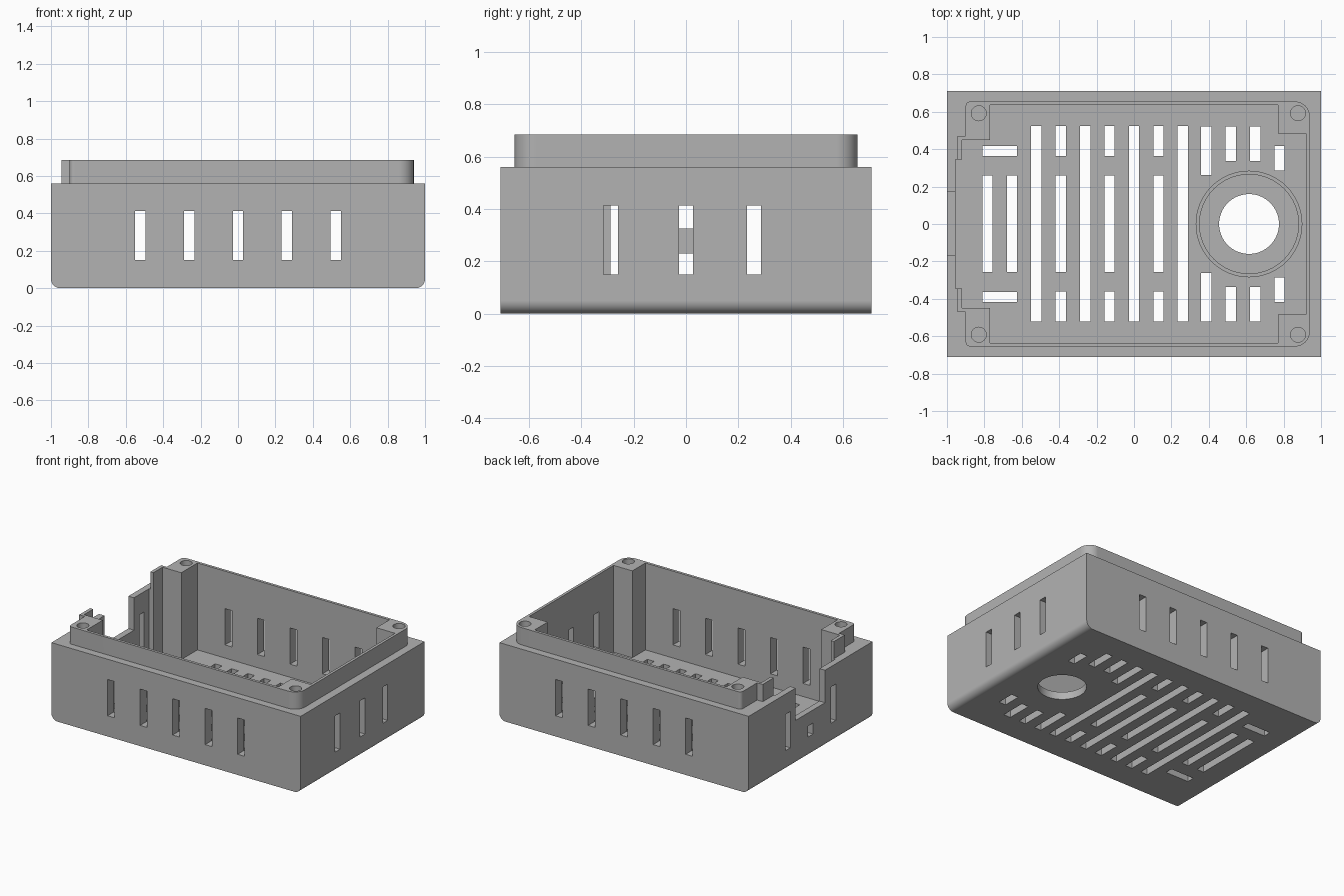
import bpy
import bmesh
import math
from mathutils import Matrix, Vector

WALL_H, TOP, FLOOR = 0.56, 0.685, 0.055
SLOT = 0.055

if "Cube" in bpy.data.objects:
    bpy.data.objects.remove(bpy.data.objects["Cube"], do_unlink=True)

grey = bpy.data.materials.new("plain grey")
grey.use_nodes = True
grey.diffuse_color = (0.45, 0.45, 0.45, 1)
grey.node_tree.nodes["Principled BSDF"].inputs["Base Color"].default_value = (0.45, 0.45, 0.45, 1)


def make_object(name, bm):
    bmesh.ops.recalc_face_normals(bm, faces=bm.faces)
    mesh = bpy.data.meshes.new(name)
    bm.to_mesh(mesh)
    bm.free()
    mesh.materials.append(grey)
    obj = bpy.data.objects.new(name, mesh)
    bpy.context.scene.collection.objects.link(obj)
    return obj


def prism(name, points, offset):
    """Extrude a closed outline of 3D points."""
    bm = bmesh.new()
    face = bm.faces.new([bm.verts.new(p) for p in points])
    grown = bmesh.ops.extrude_face_region(bm, geom=[face])
    verts = [v for v in grown["geom"] if isinstance(v, bmesh.types.BMVert)]
    bmesh.ops.translate(bm, verts=verts, vec=offset)
    return make_object(name, bm)


def arc(cx, cy, r, start, steps=12):
    """Quarter circle beginning at the given angle in degrees."""
    angles = [math.radians(start + 90 * i / steps) for i in range(steps + 1)]
    return [(cx + r * math.cos(a), cy + r * math.sin(a)) for a in angles]


def box(bm, x0, x1, y0, y1, z0, z1):
    mid = Vector((x0 + x1, y0 + y1, z0 + z1)) / 2
    size = Matrix.Diagonal((x1 - x0, y1 - y0, z1 - z0, 1))
    bmesh.ops.create_cube(bm, size=1, matrix=Matrix.Translation(mid) @ size)


def cylinder(bm, x, y, r, z0, z1, sides):
    bmesh.ops.create_cone(bm, cap_ends=True, segments=sides, radius1=r, radius2=r,
                          depth=z1 - z0, matrix=Matrix.Translation((x, y, (z0 + z1) / 2)))


def combine(target, tool, operation):
    """Apply a boolean and discard the tool."""
    mod = target.modifiers.new("boolean", "BOOLEAN")
    mod.operation, mod.solver, mod.object = operation, "EXACT", tool
    deps = bpy.context.evaluated_depsgraph_get()
    result = bpy.data.meshes.new_from_object(target.evaluated_get(deps))
    target.modifiers.clear()
    target.data = result
    bpy.data.objects.remove(tool, do_unlink=True)


def smooth(obj):
    bpy.ops.object.select_all(action="DESELECT")
    obj.select_set(True)
    bpy.context.view_layer.objects.active = obj
    bpy.ops.object.shade_smooth_by_angle(angle=math.radians(30))
    mod = obj.modifiers.new("even shading", "WEIGHTED_NORMAL")
    mod.keep_sharp = True


# Outer shell: rounded lower edges on the two short sides
r = 0.05
section = [(1, WALL_H), (-1, WALL_H)] + arc(-1 + r, r, r, 180) + arc(1 - r, r, r, 270)
case = prism("case_body", [(x, -0.71, z) for x, z in section], (0, 1.42, 0))

# Raised lip
half = arc(0.86, 0.575, 0.08, 0) + arc(-0.875, 0.63, 0.025, 90, 6)
half += [(-0.90, 0.47), (-0.945, 0.47)]
outline = half + [(x, -y) for x, y in reversed(half)]
lip = prism("lip", [(x, y, WALL_H - 0.03) for x, y in outline], (0, 0, TOP - WALL_H + 0.03))
combine(case, lip, "UNION")

# Hollow interior, leaving the corner posts
half = [(0.92, 0.485), (0.77, 0.485), (0.77, 0.635), (-0.77, 0.635), (-0.77, 0.45),
        (-0.92, 0.45), (-0.92, 0.345), (-0.955, 0.345)]
outline = half + [(x, -y) for x, y in reversed(half)]
cavity = prism("cavity", [(x, y, FLOOR) for x, y in outline], (0, 0, 1))
combine(case, cavity, "DIFFERENCE")

# Openings
cut = bmesh.new()
w = SLOT / 2

# Vents in the long walls
for i in range(-2, 3):
    x = i * 0.261
    for y in (-0.68, 0.68):
        box(cut, x - w, x + w, y - 0.08, y + 0.08, 0.15, 0.413)

# Vents in the short walls, the middle one shortened below the port notch
for y in (-0.2875, 0, 0.26):
    box(cut, 0.88, 1.05, y - w, y + w, 0.15, 0.413)
for y, top in ((-0.262, 0.413), (0, 0.23), (0.26, 0.413)):
    box(cut, -1.05, -0.93, y - w, y + w, 0.15, top)
box(cut, -1.05, -0.93, -0.165, 0.172, 0.325, 0.8)


def floor_slot(x, y0, y1, half_width=w):
    box(cut, x - half_width, x + half_width, y0, y1, -0.05, FLOOR + 0.03)


# Floor grille: alternating full and three-part slots
for i in range(-4, 3):
    x = i * 0.1305
    if i % 2 == 0:
        floor_slot(x, -0.52, 0.524)
    else:
        floor_slot(x, -0.257, 0.26)
        floor_slot(x, 0.364, 0.524)
        floor_slot(x, -0.52, -0.36)
for x in (-0.783, -0.652):
    floor_slot(x, -0.257, 0.26)
for side in (-1, 1):
    y = side * 0.39
    floor_slot(-0.718, y - w, y + w, 0.093)
    # Short slots around the round opening
    for x, near, far in ((0.387, 0.262, 0.522), (0.518, 0.338, 0.522),
                         (0.648, 0.338, 0.522), (0.778, 0.287, 0.416)):
        floor_slot(x, *sorted((side * near, side * far)))
    # Screw holes in the posts
    for x in (-0.83, 0.877):
        cylinder(cut, x, side * 0.592, 0.04, 0.35, 0.8, 32)

# Round floor opening
cylinder(cut, 0.615, 0, 0.16, -0.05, FLOOR + 0.03, 64)
combine(case, make_object("openings", cut), "DIFFERENCE")
smooth(case)

# Thin raised collar around the round opening
bm = bmesh.new()
cylinder(bm, 0.615, 0, 0.285, FLOOR - 0.01, 0.11, 64)
collar = make_object("floor_collar", bm)
bm = bmesh.new()
cylinder(bm, 0.615, 0, 0.265, 0, 0.2, 64)
combine(collar, make_object("collar_bore", bm), "DIFFERENCE")
smooth(collar)
